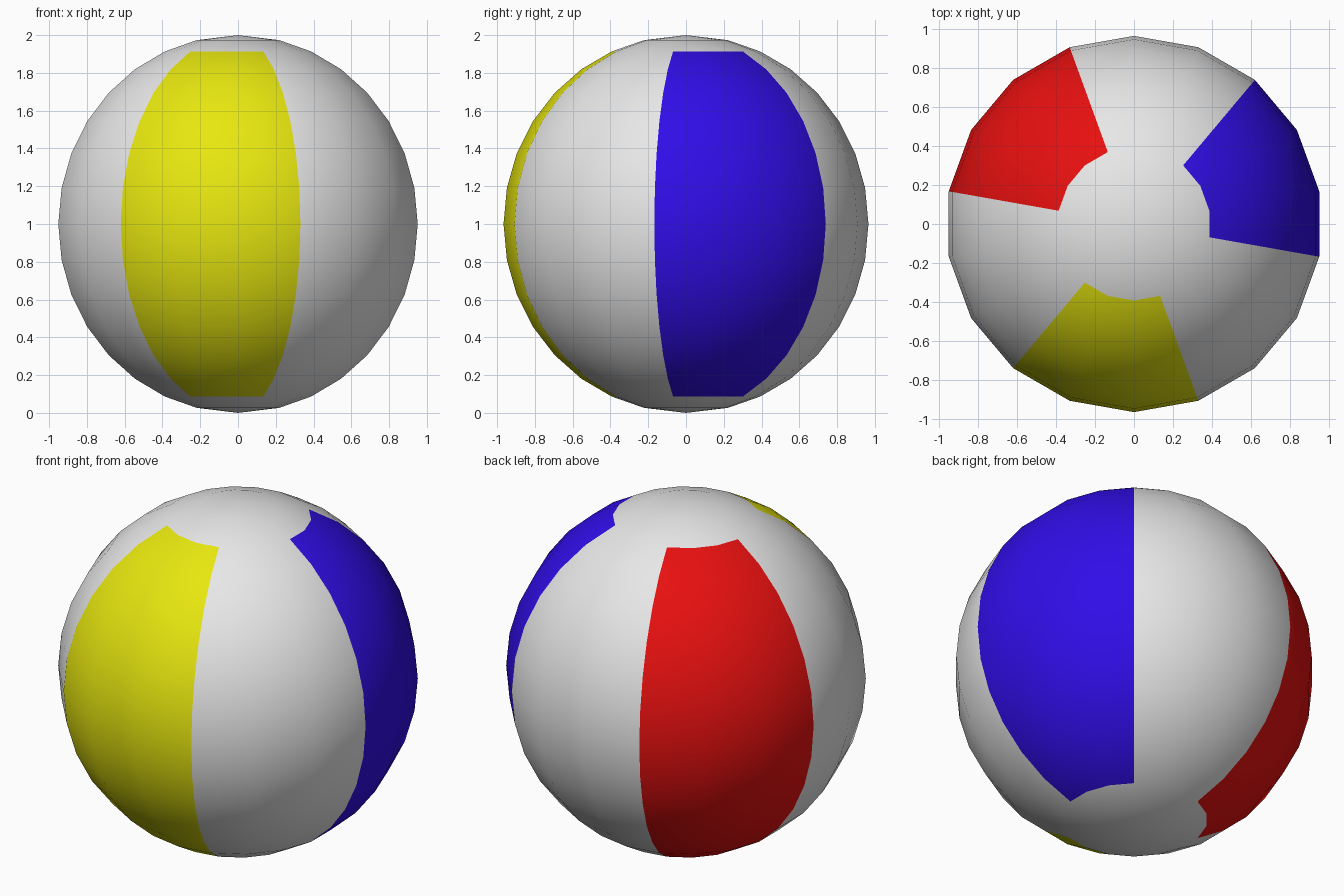
import bpy, bmesh, math

if "Cube" in bpy.data.objects:
    bpy.data.objects.remove(bpy.data.objects["Cube"])

SEGS = 18                       # meridians, one every 20 degrees
R_SIDE, R_UP = 0.966, 1.0       # slightly tall ball
half = [13.3, 24, 35, 46, 57, 68, 79]
POLAR = half + [90] + [180 - a for a in reversed(half)]


def material(name, rgb):
    m = bpy.data.materials.new(name)
    m.diffuse_color = (*rgb, 1)
    m.use_nodes = True
    m.node_tree.nodes["Principled BSDF"].inputs["Base Color"].default_value = m.diffuse_color
    return m


mesh = bpy.data.meshes.new("beach_ball")
ball = bpy.data.objects.new("beach_ball", mesh)
bpy.context.collection.objects.link(ball)
for name, rgb in (("white", (0.8, 0.8, 0.8)), ("yellow", (0.8, 0.8, 0.005)),
                  ("blue", (0.03, 0.004, 0.8)), ("red", (0.8, 0.005, 0.005))):
    mesh.materials.append(material(name, rgb))

# Rings of the ball, starting with the meridian that begins the yellow panel
bm = bmesh.new()
rings = []
for p in POLAR:
    t = math.radians(p)
    r, z = R_SIDE * math.sin(t), 1 + R_UP * math.cos(t)
    rings.append([bm.verts.new((r * math.cos(a), r * math.sin(a), z))
                  for a in (math.radians(-130 + 20 * i) for i in range(SEGS))])
top = bm.verts.new((0, 0, 1 + R_UP))
bottom = bm.verts.new((0, 0, 1 - R_UP))

# Faces: alternate three-segment panels are coloured, the polar caps stay white
for i in range(SEGS):
    j = (i + 1) % SEGS
    bm.faces.new((top, rings[0][i], rings[0][j]))
    bm.faces.new((bottom, rings[-1][j], rings[-1][i]))
    for k in range(len(rings) - 1):
        f = bm.faces.new((rings[k][i], rings[k + 1][i], rings[k + 1][j], rings[k][j]))
        if 1 <= k < len(rings) - 2 and i % 6 < 3:
            f.material_index = 1 + i // 6
for f in bm.faces:
    f.smooth = True
bm.to_mesh(mesh)
bm.free()
